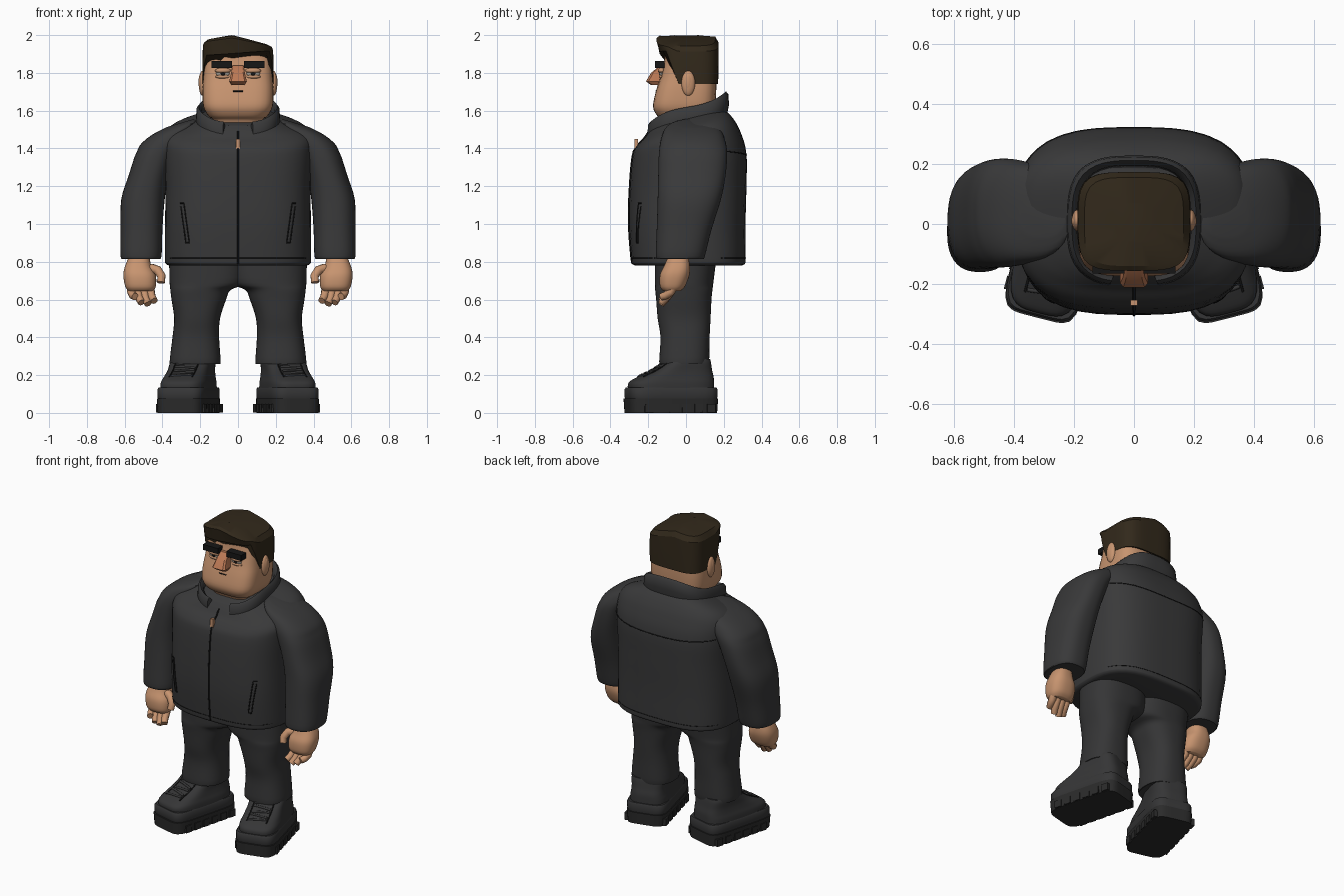
import bpy, bmesh, math
from mathutils import Vector
from mathutils.bvhtree import BVHTree

cube = bpy.data.objects.get("Cube")
if cube:
    bpy.data.objects.remove(cube, do_unlink=True)


def material(name, *rgb):
    mat = bpy.data.materials.new(name)
    mat.use_nodes = True
    mat.diffuse_color = (*rgb, 1)
    mat.node_tree.nodes["Principled BSDF"].inputs["Base Color"].default_value = (*rgb, 1)
    return mat


jacket_grey = material("jacket charcoal", .041, .041, .042)
trouser_grey = material("trouser charcoal", .036, .036, .037)
boot_grey = material("boot charcoal", .036, .036, .037)
black = material("seam black", .008, .008, .008)
sole_black = material("sole black", .024, .024, .024)
skin = material("skin", .57, .295, .16)
ruddy = material("ruddy skin", .5, .19, .09)
hair_brown = material("hair brown", .032, .022, .011)
eye_white = material("eye white", .42, .38, .32)


def finish(name, bm, mat, angle=40):
    """Turn a bmesh into a shaded object with one material."""
    bmesh.ops.recalc_face_normals(bm, faces=bm.faces)
    mesh = bpy.data.meshes.new(name)
    bm.to_mesh(mesh)
    bm.free()
    mesh.materials.append(mat)
    obj = bpy.data.objects.new(name, mesh)
    bpy.context.collection.objects.link(obj)
    bpy.ops.object.select_all(action='DESELECT')
    obj.select_set(True)
    bpy.context.view_layer.objects.active = obj
    bpy.ops.object.shade_smooth_by_angle(angle=math.radians(angle))
    return obj


def clamp(value):
    return min(1, max(0, value))


def spline(a, b, c, d, t):
    """Catmull-Rom blend of four rings."""
    return [q + t / 2 * (r - p + t * (2 * p - 5 * q + 4 * r - s + t * (3 * (q - r) + s - p)))
            for p, q, r, s in zip(a, b, c, d)]


def loft(name, rings, mat, power=2.5, steps=4, segments=48, side=1, warp=None, angle=40):
    """Skin rounded-box sections given as (z, half width | x min, x max, y front, y back)."""
    rings = [(r[0], -r[1], *r[1:]) if len(r) == 4 else r for r in rings]
    ext = [rings[0], *rings, rings[-1]]
    full = [spline(*ext[i:i + 4], k / steps) for i in range(len(rings) - 1) for k in range(steps)]
    full.append(rings[-1])
    bm = bmesh.new()
    loops = []
    for z, x0, x1, y0, y1 in full:
        loop = []
        for k in range(segments):
            a = math.tau * (k + .5) / segments
            c, s = math.cos(a), math.sin(a)
            r = (abs(c) ** power + abs(s) ** power) ** (-1 / power)
            co = Vector(((x0 + x1 + (x1 - x0) * r * c) / 2 * side,
                         (y0 + y1 + (y1 - y0) * r * s) / 2, z))
            loop.append(bm.verts.new(warp(co) if warp else co))
        loops.append(loop)
    for lo, hi in zip(loops, loops[1:]):
        for k in range(segments):
            n = (k + 1) % segments
            bm.faces.new((lo[k], lo[n], hi[n], hi[k]))
    for loop in (loops[0], loops[-1]):
        bm.faces.new(loop)
    return finish(name, bm, mat, angle)


def tube(name, points, radius, mat, taper=1):
    """Round cord through the points."""
    curve = bpy.data.curves.new(name, 'CURVE')
    curve.dimensions = '3D'
    curve.bevel_depth, curve.bevel_resolution, curve.use_fill_caps = radius, 3, True
    line = curve.splines.new('POLY')
    line.points.add(len(points) - 1)
    for i, p in enumerate(points):
        line.points[i].co = (*p, 1)
        line.points[i].radius = 1 + (taper - 1) * i / len(points)
    temp = bpy.data.objects.new(name, curve)
    bm = bmesh.new()
    bm.from_mesh(temp.to_mesh())
    temp.to_mesh_clear()
    bpy.data.objects.remove(temp)
    return finish(name, bm, mat)


def ball(name, centre, size, mat):
    bm = bmesh.new()
    bmesh.ops.create_uvsphere(bm, u_segments=24, v_segments=16, radius=1)
    bmesh.ops.scale(bm, vec=size, verts=bm.verts)
    bmesh.ops.translate(bm, vec=centre, verts=bm.verts)
    return finish(name, bm, mat)


def box(name, centre, size, mat):
    bm = bmesh.new()
    bmesh.ops.create_cube(bm, size=1)
    bmesh.ops.scale(bm, vec=size, verts=bm.verts)
    bmesh.ops.translate(bm, vec=centre, verts=bm.verts)
    return finish(name, bm, mat)


def projector(obj):
    """Return a function dropping a point onto the object along a direction."""
    tree = BVHTree.FromPolygons([v.co for v in obj.data.vertices],
                                [p.vertices[:] for p in obj.data.polygons])

    def project(point, direction):
        hit = tree.ray_cast(Vector(point), Vector(direction))[0]
        return hit if hit else Vector(point) + Vector(direction)
    return project


# Jacket body, its neckline raised towards the back and its shoulders sloping
def shape_shoulders(co):
    co.z += .25 * co.y * clamp((co.z - 1.38) / .15)
    return co


torso = loft("jacket_body", [
    (.78, .365, -.27, .295), (.79, .382, -.285, .312), (.82, .387, -.29, .315), (1, .386, -.303, .315),
    (1.2, .385, -.298, .32), (1.37, .395, -.282, .32), (1.45, .395, -.255, .29),
    (1.5, .36, -.22, .255), (1.535, .28, -.2, .22), (1.565, .19, -.17, .19)],
    jacket_grey, power=3, warp=shape_shoulders)
on_jacket = projector(torso)


def front(x, z):
    return on_jacket((x, -1, z), (0, 1, 0))


def back(x, z):
    return on_jacket((x, 1, z), (0, -1, 0))


# Zip, seams and pockets
tube("zip", [front(0, .79 + .035 * i) for i in range(21)], .005, black)
box("zip_pull", front(0, 1.42) + Vector((0, -.008, 0)), (.022, .018, .06), skin)
steps = [i / 20 for i in range(-20, 21)]
tube("yoke_seam", [back(.36 * t, 1.365 + .02 * t * t) for t in steps], .003, black)
for label, cast in (("front", front), ("back", back)):
    tube(label + "_hem_seam", [cast(.36 * t, .82) for t in steps], .002, black)
for s in (-1, 1):
    corners = [Vector(c) for c in ((.305, 1.11), (.287, 1.11), (.258, .9), (.276, .9), (.305, 1.11))]
    outline = [a.lerp(b, i / 12) for a, b in zip(corners, corners[1:]) for i in range(12)]
    tube("pocket_welt", [front(s * x, z) for x, z in outline], .0035, black)

# Standing collar, open at the throat
bm = bmesh.new()
rows = []
for k in range(49):
    a = -math.pi / 2 + math.radians(20 + 320 * k / 48)
    c, s = math.cos(a), math.sin(a)
    r = (abs(c) ** 3 + abs(s) ** 3) ** (-1 / 3)
    x, y = .205 * r * c, .2 * r * s
    top = 1.62 + .17 * y + 6 * y ** 3
    rows.append([bm.verts.new((x * f, y * f + .01, top - d))
                 for f, d in ((1.02, .14), (1.09, .07), (1.07, .015), (1.01, 0), (.93, .02), (.9, .12))])
for p, q in zip(rows, rows[1:]):
    for i in range(6):
        j = (i + 1) % 6
        bm.faces.new((p[i], p[j], q[j], q[i]))
bm.faces.new(rows[0])
bm.faces.new(rows[-1])
finish("collar", bm, jacket_grey, 60)

# Head and swept hair
head = loft("head", [
    (1.48, .12, -.1, .1), (1.55, .13, -.12, .13), (1.57, .155, -.15, .145), (1.62, .183, -.174, .155),
    (1.7, .188, -.16, .16), (1.78, .183, -.135, .16), (1.86, .18, -.116, .16), (1.925, .165, -.11, .15)],
    skin, power=4)
on_head = projector(head)


def face(x, z):
    return on_head((x, -1, z), (0, 1, 0))


def hairline(co):
    blend = clamp((co.y + .105) / .065)
    low = (1.905 + .07 * co.x) * (1 - blend) + 1.74 * blend
    high = 2 - .26 * max(0, co.x + .03) + .15 * min(0, co.x + .03)
    co.z = low + (high - low) * co.z
    return co


loft("hair", [(0, .187, -.14, .17), (.45, .189, -.148, .173), (.85, .186, -.156, .173),
              (.97, .165, -.14, .155), (1, .07, -.06, .07)],
     hair_brown, power=4, steps=1, warp=hairline, angle=25)

# Face
loft("nose", [(1.735, .034, -.185, -.1), (1.755, .047, -.212, -.1), (1.8, .036, -.185, -.1),
              (1.838, .03, -.14, -.1)], ruddy, power=7, steps=1, segments=24, angle=25)
tube("mouth", [face(.026 * t, 1.703) for t in steps], .003, black)
for s in (-1, 1):
    spot = face(s * .08, 1.797)
    ball("eye", spot, (.036, .012, .018), eye_white)
    ball("iris", spot + Vector((0, -.008, 0)), (.014, .006, .013), black)
    ball("upper_eyelid", spot + Vector((0, 0, .015)), (.042, .02, .015), skin)
    ball("lower_eyelid", spot + Vector((0, 0, -.017)), (.04, .015, .011), skin)
    box("eyebrow", (s * .085, -.14, 1.845), (.108, .05, .036), black)
    ball("ear", (s * .188, .012, 1.745), (.02, .036, .066), skin)
    ball("ear_fold", (s * .2, .01, 1.75), (.009, .02, .042), skin)


# Sleeves, hands and legs
def slope_sleeve(co):
    co.z -= .3 * (abs(co.x) - .37) * clamp((co.z - 1.36) / .14)
    return co


for s in (-1, 1):
    loft("sleeve", [
        (.815, .42, .605, -.15, .09), (.83, .405, .622, -.16, .1), (.97, .4, .622, -.155, .135),
        (1.13, .388, .618, -.15, .185), (1.26, .365, .578, -.147, .21), (1.38, .32, .54, -.143, .218),
        (1.45, .25, .515, -.132, .205), (1.495, .21, .46, -.105, .175), (1.515, .23, .38, -.04, .11)],
        jacket_grey, side=s, warp=slope_sleeve)
    loft("palm", [(.645, .45, .58, -.12, -.03), (.67, .435, .597, -.138, -.005), (.73, .435, .607, -.138, .018),
                  (.78, .46, .597, -.115, .02), (.84, .47, .57, -.09, .01)], skin, side=s)
    for i in range(4):
        x, drop = .465 + .034 * i, .012 * (i - 1.2) ** 2
        tube("finger", [(s * x, -.055, .69), (s * (x - .002), -.08, .64), (s * (x - .01), -.108, .602 + drop / 2),
                        (s * (x - .022), -.13, .576 + drop)], .024, skin, taper=.75)
    tube("thumb", [(s * .46, -.07, .765), (s * .425, -.09, .755), (s * .405, -.105, .725),
                   (s * .408, -.115, .69)], .026, skin, taper=.75)
    loft("trouser_leg", [
        (.262, .105, .35, -.13, .11), (.27, .092, .362, -.142, .122), (.4, .1, .347, -.135, .125),
        (.5, .095, .338, -.15, .13), (.6, .063, .352, -.158, .135), (.65, .04, .358, -.163, .14),
        (.69, -.03, .362, -.165, .145), (.81, -.03, .365, -.165, .16)], trouser_grey, side=s)

# Boots, turned outwards
for s in (-1, 1):
    upper = loft("boot_upper", [
        (.12, .124, -.305, .142), (.16, .122, -.303, .142), (.19, .115, -.255, .14),
        (.225, .11, -.18, .132), (.265, .11, -.12, .125), (.285, .105, -.11, .12)], boot_grey, power=3.8)
    on_boot = projector(upper)
    parts = [upper]
    parts.append(loft("midsole", [(.07, .124, -.313, .15), (.085, .128, -.318, .153), (.125, .128, -.318, .153),
                                  (.135, .122, -.311, .148)], boot_grey, power=6, steps=1))
    parts.append(loft("sole", [(0, .126, -.318, .152), (.075, .13, -.323, .157)], sole_black, power=6, steps=1))
    parts += [box("sole_tread", (0, -.235 + .068 * i, .025), (.266, .045, .046), sole_black) for i in range(6)]
    for i in range(5):
        y = -.235 + .028 * i
        lace = [on_boot((.055 * t, y + .006 * t * (-1) ** i, 1), (0, 0, -1)) for t in steps]
        parts.append(tube("lace", lace, .007, boot_grey))
    for t in (-1, 1):
        edge = [on_boot((t * .062, -.25 + .016 * i, 1), (0, 0, -1)) for i in range(9)]
        parts.append(tube("lace_edge", edge, .004, black))
    for part in parts:
        part.location.x = s * .241
        part.rotation_euler.z = s * math.radians(14.5)
